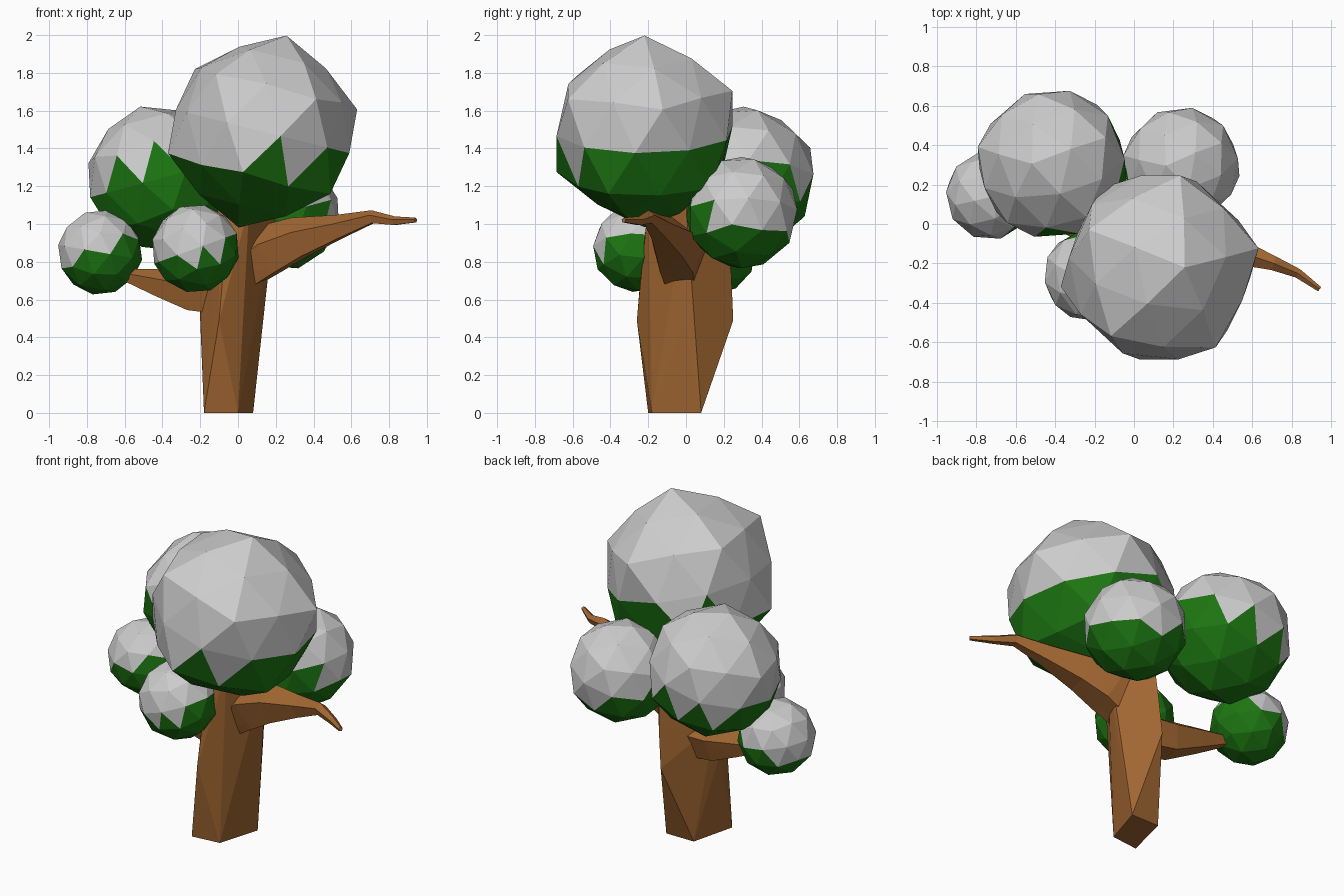
import bpy, bmesh
from math import cos, sin, pi, radians
from mathutils import Vector, Matrix

if "Cube" in bpy.data.objects:
    bpy.data.objects.remove(bpy.data.objects["Cube"])


def material(name, rgb):
    m = bpy.data.materials.new(name)
    m.diffuse_color = (*rgb, 1)
    m.use_nodes = True
    m.node_tree.nodes["Principled BSDF"].inputs["Base Color"].default_value = m.diffuse_color
    return m


BARK = material("bark", (0.36, 0.135, 0.032))
SNOW = material("pale_top", (0.7, 0.7, 0.7))
LEAF = material("leaf", (0.012, 0.18, 0.006))


def finish(name, bm, *mats):
    bmesh.ops.recalc_face_normals(bm, faces=bm.faces)
    me = bpy.data.meshes.new(name)
    bm.to_mesh(me)
    bm.free()
    for m in mats:
        me.materials.append(m)
    ob = bpy.data.objects.new(name, me)
    bpy.context.collection.objects.link(ob)


# Trunk: hull over four-cornered rings, skewed foot and wider middle
def trunk():
    rings = {0: ((-.18, -.2), (0, -.18), (.08, .08), (-.11, .08)),
             .49: ((-.2, -.03), (-.1, -.26), (.12, -.01), (.0, .25)),
             .73: ((-.2, 0), (-.08, -.24), (.155, 0), (.02, .24)),
             1.1: ((-.1, -.14), (.06, -.2), (.2, .0), (.04, .2))}
    bm = bmesh.new()
    for z, ring in rings.items():
        for p in ring:
            bm.verts.new((*p, z))
    bmesh.ops.convex_hull(bm, input=bm.verts)
    finish("trunk", bm, BARK)


# Branch: five-sided tapering tube along (x, y, z, radius) points
def branch(name, path, sides=5):
    bm = bmesh.new()
    pts = [Vector(p[:3]) for p in path]
    rings = []
    for i, p in enumerate(pts):
        t = (pts[min(i + 1, len(pts) - 1)] - pts[max(i - 1, 0)]).normalized()
        u = t.cross(Vector((0, 0, 1))).normalized()
        v = u.cross(t)
        r = path[i][3]
        rings.append([bm.verts.new(p + r * (u * cos(2 * pi * k / sides + pi / 2)
                                            + v * sin(2 * pi * k / sides + pi / 2)))
                      for k in range(sides)])
    for a, b in zip(rings, rings[1:]):
        for k in range(sides):
            n = (k + 1) % sides
            bm.faces.new((a[k], a[n], b[n], b[k]))
    bm.faces.new(rings[0])
    bm.faces.new(rings[-1])
    bmesh.ops.triangulate(bm, faces=bm.faces)
    finish(name, bm, BARK)


# Foliage ball: split icosahedron, pale on top and on its outward side
# bulge is the distance of the mid-edge points from the centre (1 = round)
def foliage(name, centre, r, tilt, twist, bulge, lean, limit):
    bm = bmesh.new()
    c = Vector(centre)
    rot = Matrix.Rotation(radians(tilt), 4, 'Y') @ Matrix.Rotation(radians(twist), 4, 'Z')
    bmesh.ops.create_icosphere(bm, subdivisions=2, radius=r,
                               matrix=Matrix.Translation(c) @ rot)
    for v in bm.verts:
        if len(v.link_edges) == 6:
            v.co = c + (v.co - c) * bulge
    out = Vector((c.x, c.y, 0)).normalized()
    for f in bm.faces:
        n = (f.calc_center_median() - c) / r
        f.material_index = int(n.z + lean * n.dot(out) < limit)
    finish(name, bm, SNOW, LEAF)


trunk()
branch("right_branch", [(.0, -.02, .74, .13), (.15, -.04, .85, .15), (.32, -.08, .92, .12),
                        (.53, -.14, .98, .07), (.71, -.2, 1.035, .038),
                        (.83, -.25, 1.015, .025), (.94, -.33, 1.02, .014)])
branch("left_branch", [(-.1, 0, .63, .13), (-.24, .02, .64, .12), (-.42, .06, .685, .08),
                       (-.6, .1, .73, .035), (-.72, .13, .8, .02)])
foliage("main_foliage", (.13, -.22, 1.49), .523, 14, 12, .91, .15, -.19)
foliage("back_left_foliage", (-.415, .305, 1.24), .395, -15, 22, .965, .45, 0)
foliage("back_right_foliage", (.24, .295, 1.06), .305, -15, 25, .98, .45, -.05)
foliage("far_left_foliage", (-.73, .145, .85), .226, 10, 50, 1, .45, 0)
foliage("front_left_foliage", (-.225, -.26, .87), .235, -20, 10, 1, .45, .05)
